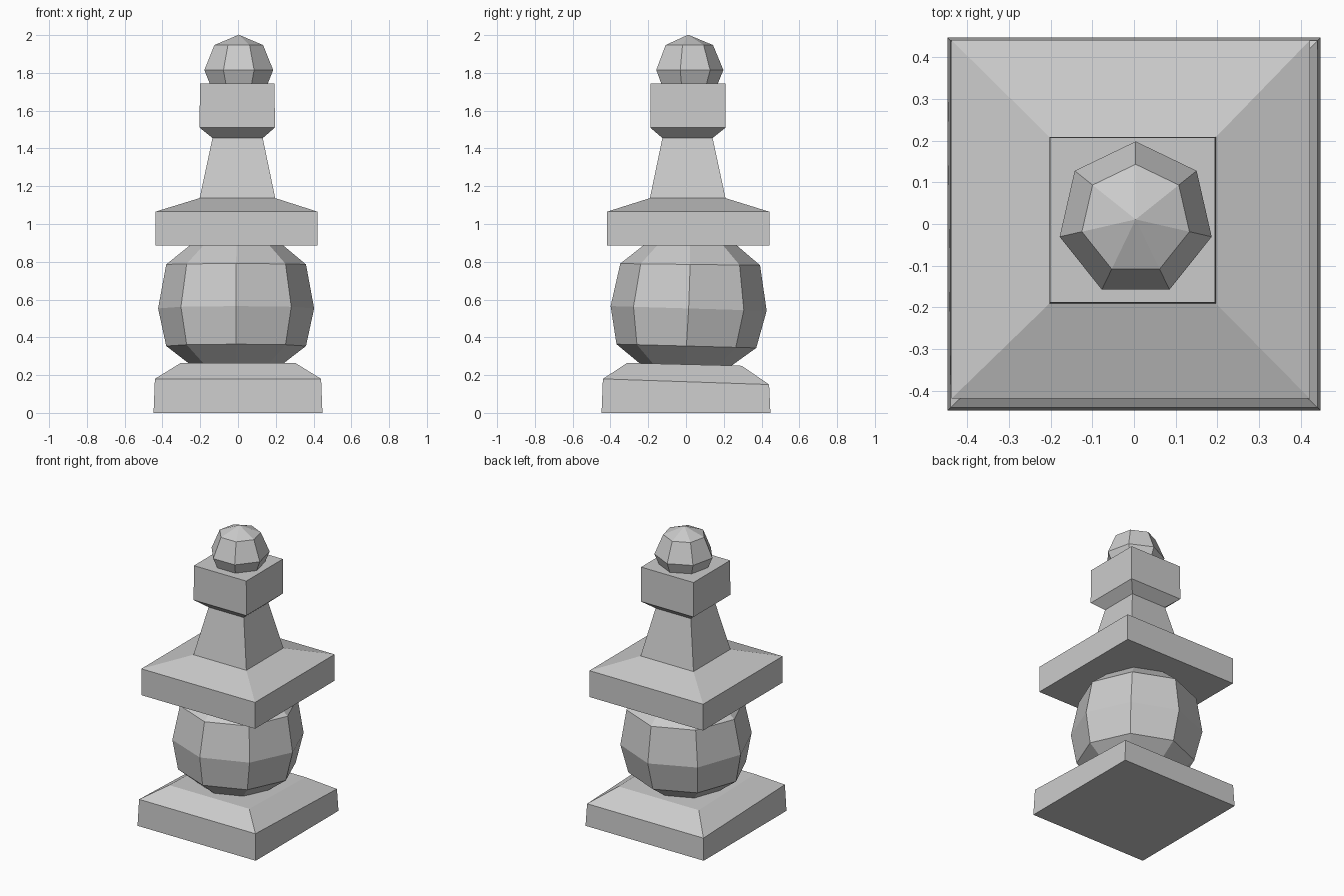
import bpy, bmesh
from math import sin, cos, pi, sqrt

if "Cube" in bpy.data.objects:
    bpy.data.objects.remove(bpy.data.objects["Cube"])


def loft(name, sides, rings, start=0.0):
    """Stack of polygon rings (cx, cy, z, radius, slope along y), capped; radius 0 is a tip."""
    bm = bmesh.new()
    loops = []
    for cx, cy, z, r, slope in rings:
        if r == 0:
            loops.append([bm.verts.new((cx, cy, z))])
            continue
        pts = [(r * cos(start + 2 * pi * i / sides), r * sin(start + 2 * pi * i / sides))
               for i in range(sides)]
        loops.append([bm.verts.new((cx + x, cy + y, z + slope * y)) for x, y in pts])
    for a, b in zip(loops, loops[1:]):
        for i in range(sides):
            j = (i + 1) % sides
            if len(a) == 1:
                bm.faces.new((a[0], b[j], b[i]))
            elif len(b) == 1:
                bm.faces.new((a[i], a[j], b[0]))
            else:
                bm.faces.new((a[i], a[j], b[j], b[i]))
    for loop in (loops[0], loops[-1]):
        if len(loop) > 1:
            bm.faces.new(loop)
    bmesh.ops.recalc_face_normals(bm, faces=bm.faces)
    mesh = bpy.data.meshes.new(name)
    bm.to_mesh(mesh)
    bm.free()
    obj = bpy.data.objects.new(name, mesh)
    bpy.context.collection.objects.link(obj)
    return obj


def square(name, rings):
    """Loft of squares given by half-width."""
    loft(name, 4, [(x, y, z, h * sqrt(2), s) for x, y, z, h, s in rings], pi / 4)


# Square foot with a slightly sloping top
square("base", [(0, 0, 0, 0.447, 0),
                (0, 0, 0.165, 0.44, -0.034),
                (0, -0.008, 0.257, 0.303, -0.025)])

# Slightly leaning eight-sided body
loft("body", 8, [(-0.01, -0.003, 0.256, 0.243, -0.027),
                 (-0.01, 0.002, 0.354, 0.37, -0.027),
                 (-0.01, 0.014, 0.553, 0.413, -0.03),
                 (-0.01, 0.022, 0.786, 0.37, -0.012),
                 (-0.008, 0.022, 0.89, 0.243, 0)])

# Roof slab, tapering neck and upper block
square("roof_and_neck", [(-0.008, 0.011, 0.885, 0.43, 0),
                         (-0.008, 0.011, 1.065, 0.43, 0),
                         (-0.003, 0.009, 1.137, 0.20, 0),
                         (-0.002, 0.008, 1.455, 0.133, 0),
                         (-0.004, 0.01, 1.51, 0.199, 0),
                         (-0.004, 0.01, 1.745, 0.198, 0)])

# Seven-sided finial ball, sunk into the block
R = 0.187
loft("finial", 7, [(0.004, 0.011, 1.815 - R * cos(pi * k / 4),
                    R * sin(pi * k / 4) if 0 < k < 4 else 0, 0) for k in range(5)], pi / 2)
